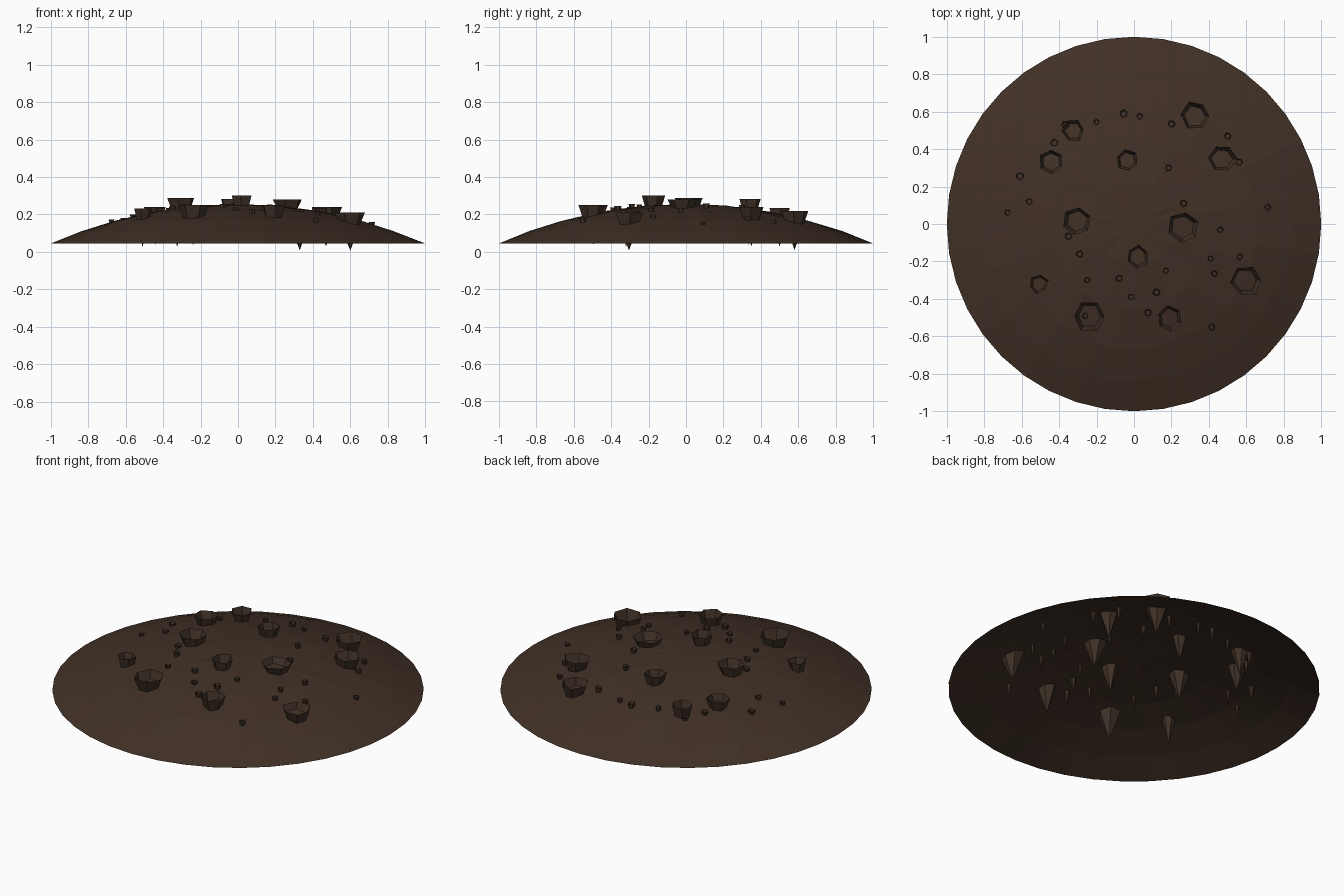
import bpy, bmesh, math, random

if "Cube" in bpy.data.objects:
    bpy.data.objects.remove(bpy.data.objects["Cube"])
random.seed(4)


def material(name, col):
    m = bpy.data.materials.new(name)
    m.diffuse_color = (*col, 1)
    m.use_nodes = True
    m.node_tree.nodes["Principled BSDF"].inputs["Base Color"].default_value = m.diffuse_color
    return m


soil = material("soil_brown", (0.052, 0.030, 0.019))
stone = material("stone_brown", (0.050, 0.031, 0.020))


def finish(bm, name, mat):
    me = bpy.data.meshes.new(name)
    bm.to_mesh(me)
    bm.free()
    me.materials.append(mat)
    ob = bpy.data.objects.new(name, me)
    bpy.context.collection.objects.link(ob)
    return ob


def dome_z(x, y):
    # spherical cap, rim at 0.045 and crown at 0.255
    return math.sqrt(2.486 ** 2 - x * x - y * y) - 2.276 + 0.045


def loft(bm, rings):
    for a, b in zip(rings, rings[1:]):
        n = len(a)
        for i in range(n):
            bm.faces.new((a[i], a[(i + 1) % n], b[(i + 1) % n], b[i]))


# Mound: open shell, normals upwards
bm = bmesh.new()
N = 40
rings = []
for k, r in enumerate((1.0, 0.84, 0.66, 0.45, 0.22)):
    ring = []
    for i in range(N):
        a = 2 * math.pi * i / N
        rr = r + (random.uniform(-0.01, 0.01) if k else 0)
        x, y = rr * math.cos(a), rr * math.sin(a)
        ring.append(bm.verts.new((x, y, dome_z(x, y) + (random.uniform(-.002, .003) if k else 0))))
    rings.append(ring)
loft(bm, rings)
top = bm.verts.new((0, 0, 0.255))
for i in range(N):
    bm.faces.new((rings[-1][i], rings[-1][(i + 1) % N], top))
finish(bm, "mound", soil)


def spike(bm, x, y, r, rise, depth, sides):
    # open-topped flared stone whose point runs down through the mound
    z = dome_z(x, y)
    a0 = random.uniform(0, 6.28)
    wob = [random.uniform(0.9, 1.1) for _ in range(sides)]
    rings = []
    for f, h in ((0.72, -0.005), (1.0, rise)):
        ring = []
        for i in range(sides):
            a = a0 + 2 * math.pi * i / sides
            ring.append(bm.verts.new((x + r * f * wob[i] * math.cos(a),
                                      y + r * f * wob[i] * math.sin(a), z + h)))
        rings.append(ring)
    loft(bm, rings)
    tip = bm.verts.new((x, y, max(0, z - depth)))
    low = rings[0]
    for i in range(sides):
        bm.faces.new((low[(i + 1) % sides], low[i], tip))


# Large stones: x, y, radius
large = [(-.325, .50, .06), (.33, .58, .075), (-.44, .335, .065), (-.035, .34, .058),
         (.47, .35, .078), (-.305, .015, .072), (.265, -.015, .082), (.02, -.175, .06),
         (-.51, -.32, .052), (.60, -.305, .083), (-.24, -.495, .08), (.19, -.505, .066)]
bm = bmesh.new()
for x, y, r in large:
    spike(bm, x, y, r, 0.04 if x == .265 else random.uniform(.047, .06), 0.155, 6)
finish(bm, "large_stones", stone)

# Pebbles: x, y
pebbles = [(-.2, .545), (-.055, .59), (.03, .575), (.2, .535), (.5, .47), (.56, .33),
           (-.425, .435), (-.61, .255), (-.56, .12), (-.675, .06), (.185, .3), (.265, .11),
           (.715, .09), (.46, -.03), (-.35, -.065), (-.29, -.16), (.565, -.175),
           (.41, -.185), (.17, -.25), (.43, -.265), (-.08, -.29), (-.25, -.3),
           (.12, -.365), (-.015, -.39), (.075, -.475), (.415, -.55), (-.26, -.49), (-.365, .53)]
bm = bmesh.new()
for x, y in pebbles:
    spike(bm, x, y, random.uniform(.015, .021), random.uniform(.012, .022), 0.1, 6)
finish(bm, "pebbles", stone)
